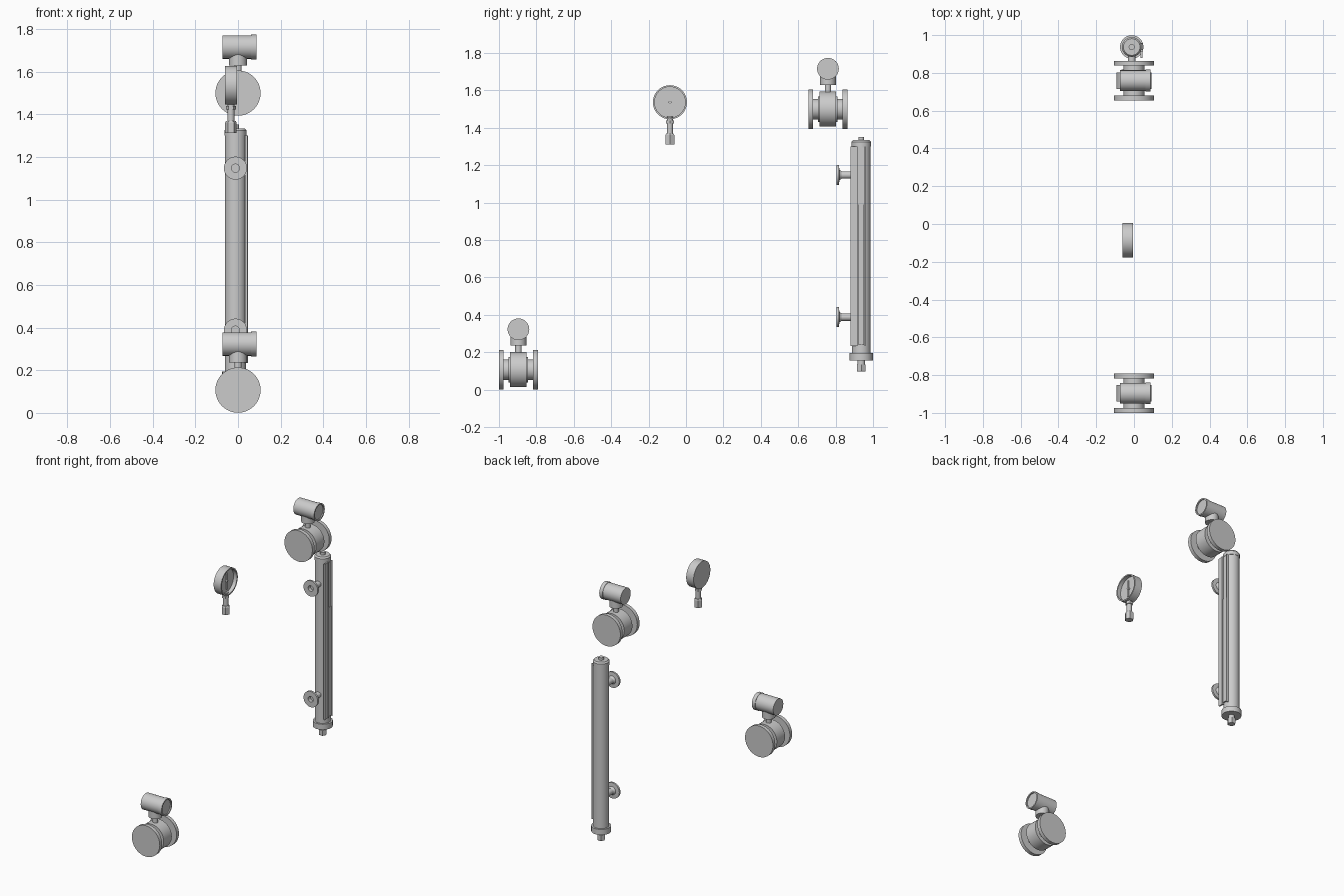
import bpy, bmesh, math
from mathutils import Matrix, Vector

if "Cube" in bpy.data.objects:
    bpy.data.objects.remove(bpy.data.objects["Cube"])


def lathe(name, profile, origin, axis='Z', n=48, smooth=True):
    """Revolve (radius, distance) points round an axis through origin."""
    bm = bmesh.new()
    rings = []
    for r, t in profile:
        if r == 0:
            rings.append([bm.verts.new((0, 0, t))] * n)
        else:
            rings.append([bm.verts.new((r * math.cos(2 * math.pi * i / n),
                                        r * math.sin(2 * math.pi * i / n), t)) for i in range(n)])
    for a, b in zip(rings, rings[1:]):
        for i in range(n):
            j = (i + 1) % n
            loop = list(dict.fromkeys((a[i], a[j], b[j], b[i])))
            if len(loop) > 2:
                bm.faces.new(loop)
    rot = {'X': Matrix.Rotation(math.pi / 2, 4, 'Y'),
           'Y': Matrix.Rotation(-math.pi / 2, 4, 'X'),
           'Z': Matrix.Identity(4)}[axis]
    bm.transform(rot)
    return finish(name, bm, origin, smooth)


def box(name, lo, hi):
    bm = bmesh.new()
    bmesh.ops.create_cube(bm, size=1)
    lo, hi = Vector(lo), Vector(hi)
    bmesh.ops.scale(bm, vec=hi - lo, verts=bm.verts)
    return finish(name, bm, (lo + hi) / 2, False)


def finish(name, bm, origin, smooth):
    bmesh.ops.recalc_face_normals(bm, faces=bm.faces)
    me = bpy.data.meshes.new(name)
    bm.to_mesh(me)
    bm.free()
    ob = bpy.data.objects.new(name, me)
    ob.location = origin
    bpy.context.collection.objects.link(ob)
    if smooth:
        bpy.ops.object.select_all(action='DESELECT')
        bpy.context.view_layer.objects.active = ob
        ob.select_set(True)
        bpy.ops.object.shade_smooth_by_angle(angle=math.radians(30))
    return ob


def flow_meter(tag, y, z):
    # flanged meter body along y, solid flange faces
    half = [(0, .104), (.106, .104), (.106, .079), (.055, .079), (.055, .052),
            (.068, .052), (.068, .044), (.0935, .044)]
    lathe(tag + "_flanged_body", half + [(r, -t) for r, t in reversed(half)], (0, y, z), 'Y', 64)
    # stem and collar up to the head
    lathe(tag + "_stem", [(0, .085), (.017, .085), (.017, .13), (.042, .13),
                          (.042, .185), (0, .185)], (0, y, z))
    # display head along x with a larger cap and a shallow window
    lathe(tag + "_display_head", [(0, -.073), (.055, -.073), (.055, .062), (.058, .062), (.058, .087),
                                  (.049, .087), (.049, .079), (0, .079)], (0, y, z + .216), 'X')


flow_meter("lower_meter", -.896, .107)
flow_meter("upper_meter", .759, 1.5)

# pressure gauge: open dial facing +x
GX, GY, GZ = -.033, -.086, 1.537
lathe("gauge_case", [(0, -.028), (.091, -.028), (.091, .028), (.082, .028), (.082, .002), (0, .002)],
      (GX, GY, GZ), 'X', 64)
lathe("gauge_hub", [(0, 0), (.008, 0), (.008, .014), (0, .014)], (GX, GY, GZ), 'X', 24)
box("gauge_needle", (GX + .006, GY - .003, GZ - .058), (GX + .010, GY + .003, GZ + .058))
lathe("gauge_socket", [(0, 1.44), (.024, 1.44), (.024, 1.423), (0, 1.423)], (GX, GY, 0), n=6, smooth=False)
lathe("gauge_stem", [(0, 1.46), (.016, 1.46), (.016, 1.36), (0, 1.36)], (GX, GY, 0), n=32)
lathe("gauge_nut", [(0, 1.37), (.022, 1.37), (.027, 1.362), (.027, 1.312), (0, 1.312)],
      (GX, GY, 0), n=6, smooth=False)

# level gauge: tube, bottom flange, plugs
LX, LY = -.012, .937
lathe("level_tube", [(0, .19), (.05, .19), (.05, 1.30), (.052, 1.30), (.052, 1.325), (.044, 1.335),
                     (0, 1.335)], (LX, LY, 0))
lathe("level_bottom_flange", [(0, .157), (.062, .157), (.062, .195), (0, .195)], (LX, LY, 0))
lathe("level_top_plug", [(0, 1.33), (.016, 1.33), (.016, 1.352), (0, 1.352)], (LX, LY, 0), n=24)
lathe("level_drain_neck", [(0, .12), (.02, .12), (.02, .16), (0, .16)], (LX, LY, 0), n=24)
lathe("level_drain_nut", [(0, .098), (.025, .098), (.027, .104), (.027, .136), (0, .136)],
      (LX, LY, 0), n=6, smooth=False)

# indicator strip on the +x side: scale plate, two rails, two columns
box("scale_plate", (.034, .879, .233), (.044, .914, 1.30))
box("indicator_back", (.025, .912, .233), (.036, .959, 1.30))
for i, y in enumerate((.912, .954)):
    box(f"indicator_rail_{i}", (.030, y, .233), (.048, y + .005, 1.30))
box("indicator_lower_column", (.030, .921, .24), (.046, .951, .99))
box("indicator_upper_column", (.030, .921, .99), (.041, .951, 1.295))

# side connections with bored flanges facing -y
for name, z in (("lower", .388), ("upper", 1.148)):
    lathe(name + "_connection", [(0, .83), (.019, .83), (.019, .805), (.054, .805), (.054, .818),
                                 (.028, .82), (.02, .832), (.02, .90), (0, .90)], (LX, 0, z), 'Y')
